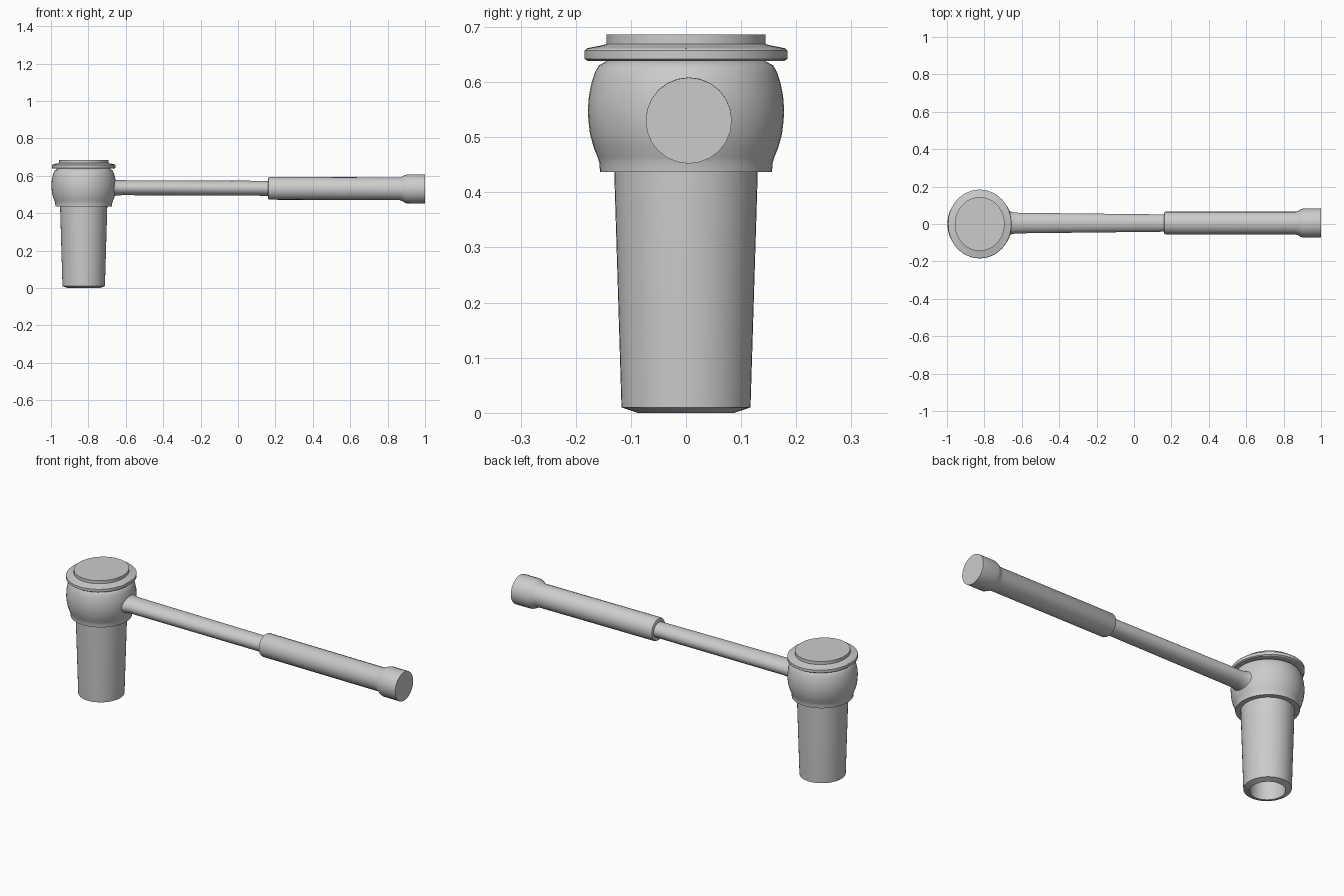
import bpy
import math
from mathutils import Vector

if "Cube" in bpy.data.objects:
    bpy.data.objects.remove(bpy.data.objects["Cube"])

HEAD_X = -0.825


def loft(name, rings, place, sides, cap_start=True, cap_end=True):
    """Skin rings of (position, radius_a, radius_b); place maps them to 3D."""
    verts, faces = [], []
    for pos, ra, rb in rings:
        for i in range(sides):
            a = 2 * math.pi * i / sides
            verts.append(place(pos, ra * math.cos(a), rb * math.sin(a)))
    for r in range(len(rings) - 1):
        for i in range(sides):
            j = (i + 1) % sides
            k = r * sides
            faces.append((k + i, k + j, k + sides + j, k + sides + i))
    if cap_start:
        faces.append(tuple(reversed(range(sides))))
    if cap_end:
        k = (len(rings) - 1) * sides
        faces.append(tuple(range(k, k + sides)))
    mesh = bpy.data.meshes.new(name)
    mesh.from_pydata(verts, [], faces)
    mesh.update()
    obj = bpy.data.objects.new(name, mesh)
    bpy.context.collection.objects.link(obj)
    bpy.ops.object.select_all(action='DESELECT')
    obj.select_set(True)
    bpy.context.view_layer.objects.active = obj
    bpy.ops.object.shade_smooth_by_angle(angle=math.radians(32))
    return obj


def upright(name, profile, squash, **caps):
    """Turned part of the head: profile of (z, radius), narrower along x."""
    rings = [(z, r * squash, r) for z, r in profile]
    return loft(name, rings, lambda p, a, b: Vector((HEAD_X + a, b, p)), 48, **caps)


def lengthwise(name, rings, sides=32):
    """Part of the handle along x, dropping slightly towards the grip."""
    def place(p, a, b):
        return Vector((p, 0.005 + a, 0.534 - 0.004 * p + b))
    return loft(name, rings, place, sides)


# socket: tapered tube, chamfered rim and blind bore
upright("socket", [(0.45, 0.130), (0.433, 0.130), (0.010, 0.117), (0.0, 0.087),
                   (0.36, 0.087)][::-1], 0.97, cap_end=True)
bpy.data.objects["socket"].data.flip_normals()

# bulging ratchet head
upright("ratchet_head", [(0.437, 0.156), (0.453, 0.157), (0.463, 0.160),
                         (0.480, 0.167), (0.505, 0.174), (0.530, 0.177),
                         (0.550, 0.178), (0.575, 0.176), (0.600, 0.171),
                         (0.618, 0.165), (0.630, 0.158), (0.640, 0.140)], 0.97)

# flanged cap on top
upright("head_cap", [(0.638, 0.178), (0.642, 0.184), (0.657, 0.184),
                     (0.661, 0.180), (0.667, 0.150), (0.669, 0.144),
                     (0.686, 0.144)], 0.925)

# shaft, flaring where it joins the head
lengthwise("shaft", [(-0.74, 0.110, 0.080), (-0.69, 0.082, 0.062),
                     (-0.67, 0.066, 0.049), (-0.65, 0.058, 0.042),
                     (-0.62, 0.055, 0.040), (0.18, 0.046, 0.040)])

# grip with rounded front edge and flared end
lengthwise("grip", [(0.160, 0.050, 0.050), (0.163, 0.058, 0.058),
                    (0.170, 0.061, 0.061), (0.865, 0.061, 0.061),
                    (0.875, 0.064, 0.064), (0.893, 0.074, 0.074),
                    (0.905, 0.078, 0.078), (1.0, 0.078, 0.078)], 24)
